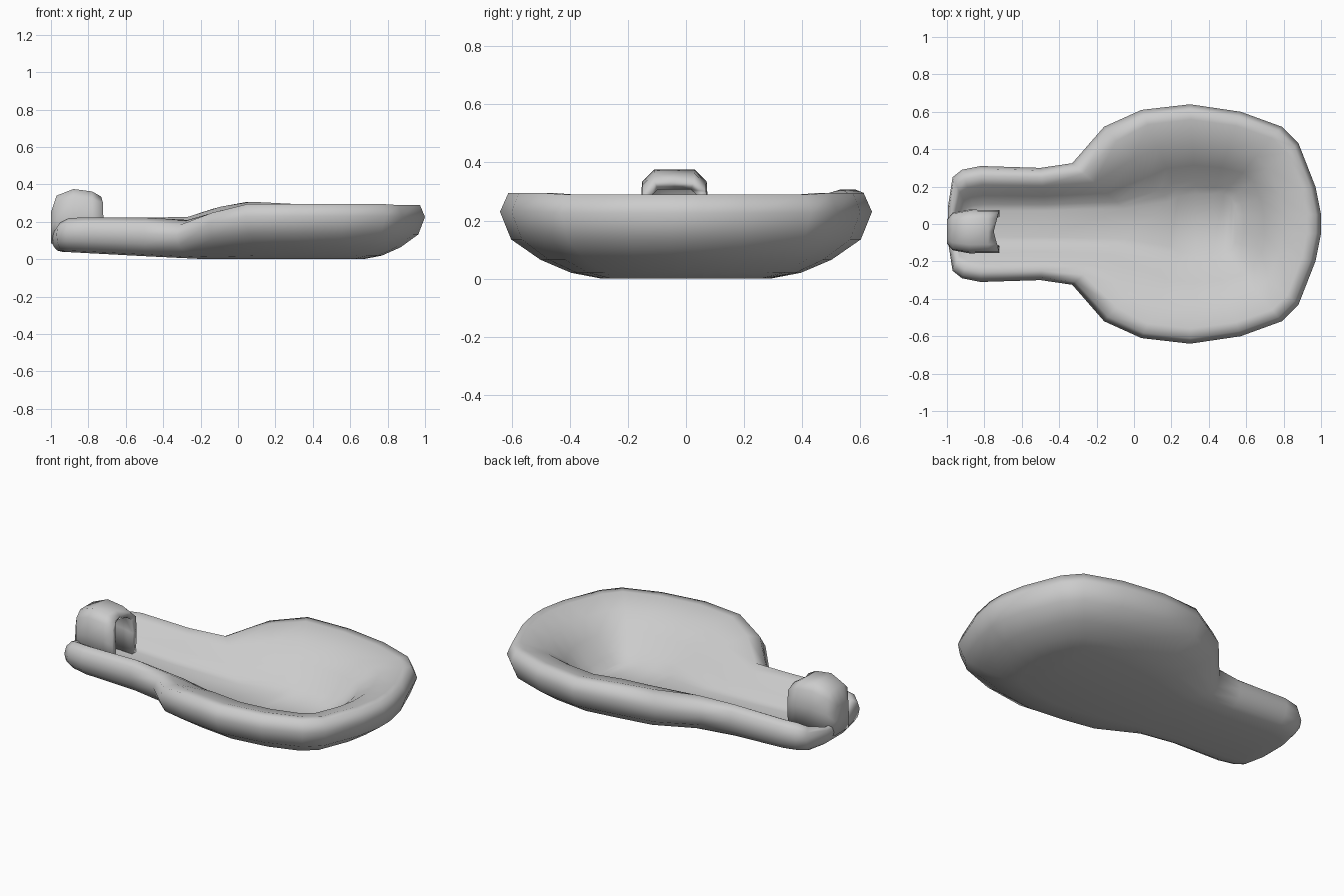
import bpy, bmesh, math

cube = bpy.data.objects.get("Cube")
if cube:
    bpy.data.objects.remove(cube)

grey = bpy.data.materials.new("plain grey")
grey.use_nodes = True
color = (0.6, 0.6, 0.6, 1)
grey.diffuse_color = color
grey.node_tree.nodes["Principled BSDF"].inputs["Base Color"].default_value = color


def finish(bm, name, angle):
    bmesh.ops.recalc_face_normals(bm, faces=bm.faces)
    mesh = bpy.data.meshes.new(name)
    bm.to_mesh(mesh)
    bm.free()
    mesh.materials.append(grey)
    obj = bpy.data.objects.new(name, mesh)
    bpy.context.collection.objects.link(obj)
    bpy.ops.object.select_all(action='DESELECT')
    obj.select_set(True)
    bpy.context.view_layer.objects.active = obj
    bpy.ops.object.shade_smooth_by_angle(angle=math.radians(angle))
    return obj


# Half outline: outer x, y, floor x, y, bowl weight (0 = handle), height scale
stations = [
    (1.0, .05, .55, .05, 1, .98), (.97, .20, .54, .10, 1, .98),
    (.88, .43, .52, .14, 1, .98), (.79, .52, .48, .16, 1, 1),
    (.57, .60, .42, .16, 1, 1), (.30, .64, .33, .16, 1, 1),
    (.04, .61, .24, .15, 1, 1), (-.16, .52, .19, .12, .6, .98),
    (-.33, .325, -.05, .08, 0, .95), (-.5, .30, -.47, .07, 0, 1),
    (-.82, .31, -.8, .07, 0, 1), (-.92, .29, -.85, .065, 0, .97),
    (-.97, .25, -.88, .06, 0, .85), (-.995, .09, -.9, .04, 0, .6),
]
# Wall profiles from underside over the rim to the floor: inward fraction, z
bowl = [(.73, 0), (.51, .02), (.29, .065), (.08, .135), (0, .23), (.06, .295),
        (.17, .295), (.45, .255), (.68, .18), (.85, .1), (.92, .085), (1, .05)]
handle = [(.56, 0), (.32, .01), (.18, .03), (.05, .07), (0, .13), (.06, .19),
          (.22, .22), (.42, .19), (.66, .12), (.85, .08), (.93, .072), (1, .068)]


def ring_point(station, k, side):
    x, y, ix, iy, w, h = station
    f = handle[k][0] + (bowl[k][0] - handle[k][0]) * w
    z = (handle[k][1] + (bowl[k][1] - handle[k][1]) * w) * h
    # The rear shoulder between handle and bowl stands a little higher
    if side > 0 and -.4 < x < .1:
        z *= 1.08 if x < 0 else 1.04
    px, py = x + (ix - x) * f, y + (iy - y) * f
    lift = .04 * max(0, -px - .2) / .75
    return px, side * py, lift + z * (1 - lift / .25)


# Dish: concentric rings, capped by cross strips
bm = bmesh.new()
n = len(stations)
rings = []
for k in range(len(bowl)):
    pts = [ring_point(s, k, 1) for s in stations]
    pts += [ring_point(s, k, -1) for s in reversed(stations)]
    rings.append([bm.verts.new(p) for p in pts])
for a, b in zip(rings, rings[1:]):
    for i in range(2 * n):
        j = (i + 1) % (2 * n)
        bm.faces.new((a[i], a[j], b[j], b[i]))
for r in (rings[0], rings[-1]):
    for i in range(n - 1):
        bm.faces.new((r[i], r[i + 1], r[-i - 2], r[-i - 1]))
finish(bm, "dish_and_handle", 80)

# Hood over the handle end, open towards the bowl: x, half width, top z
sections = [(-1.0, .065, .25), (-.97, .1, .34), (-.88, .117, .375),
            (-.78, .115, .362), (-.735, .115, .335)]
arch = [(-.95, 0), (-1, .5), (-.95, .86), (-.6, 1), (0, 1),
        (.6, 1), (.95, .86), (1, .5), (.95, 0)]
base = .085
bm = bmesh.new()
rows = []
for i, (x, half, top) in enumerate(sections):
    flare = .03 if i == len(sections) - 1 else 0
    rows.append([bm.verts.new((x + flare * (abs(u) - .5), -.04 + u * half,
                               base + v * (top - base))) for u, v in arch])
for a, b in zip(rows, rows[1:]):
    for i in range(len(arch) - 1):
        bm.faces.new((a[i], a[i + 1], b[i + 1], b[i]))
bm.faces.new(rows[0])
hood = finish(bm, "handle_hood", 75)
shell = hood.modifiers.new("wall", 'SOLIDIFY')
shell.thickness = .035
shell.offset = -1
